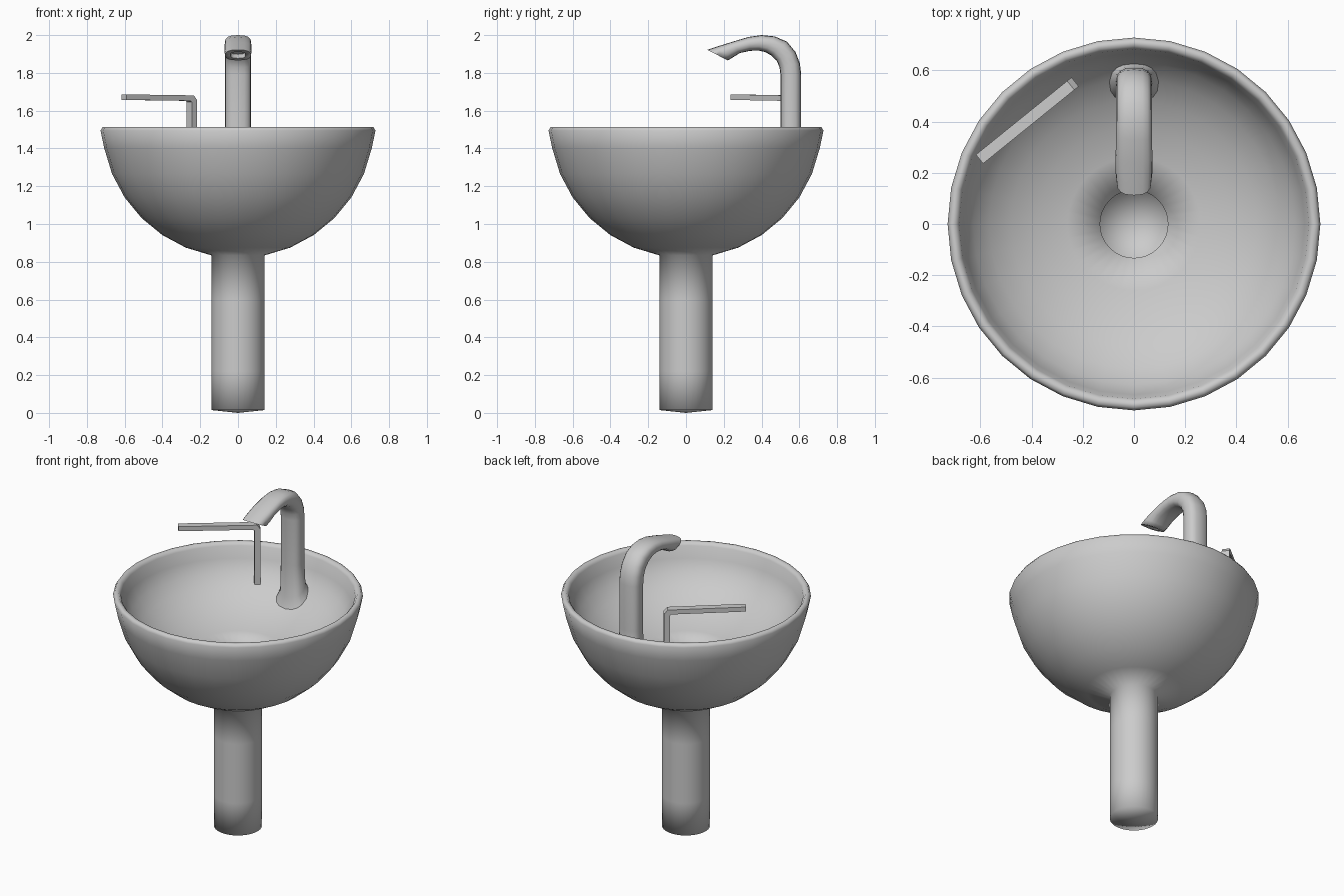
import bpy, bmesh, math
from mathutils import Vector

if "Cube" in bpy.data.objects:
    bpy.data.objects.remove(bpy.data.objects["Cube"])


def finish(name, bm, angle=None):
    bmesh.ops.remove_doubles(bm, verts=bm.verts, dist=1e-5)
    bmesh.ops.recalc_face_normals(bm, faces=bm.faces)
    mesh = bpy.data.meshes.new(name)
    bm.to_mesh(mesh)
    bm.free()
    ob = bpy.data.objects.new(name, mesh)
    bpy.context.collection.objects.link(ob)
    if angle:
        bpy.ops.object.select_all(action='DESELECT')
        ob.select_set(True)
        bpy.context.view_layer.objects.active = ob
        bpy.ops.object.shade_smooth_by_angle(angle=math.radians(angle))
    return ob


def skin(name, rings, angle):
    """Bridge a list of closed rings of points."""
    bm = bmesh.new()
    loops = [[bm.verts.new(p) for p in ring] for ring in rings]
    n = len(loops[0])
    for a, b in zip(loops, loops[1:]):
        for i in range(n):
            j = (i + 1) % n
            bm.faces.new((a[i], a[j], b[j], b[i]))
    bmesh.ops.dissolve_degenerate(bm, dist=1e-6, edges=bm.edges)
    return finish(name, bm, angle)


# Basin and pedestal: hemisphere drawn down into a column, with a shallower inner bowl
R, CZ, SIDES = 0.722, 1.542, 32
step = math.tau / SIDES
profile = [(0, 0), (0.141, 0.015), (0.141, 0.22), (0.141, 0.6)]
profile += [(R * math.cos(k * step), CZ - R * math.sin(k * step)) for k in range(7, 0, -1)]
# rolled rim
profile += [(0.728, 1.495), (0.717, 1.513), (0.697, 1.513), (0.683, 1.495)]
# inner bowl and open drain
profile += [(0.68 * math.cos(k * step), 1.495 - 0.38 * math.sin(k * step)) for k in range(1, 8)]
profile += [(0.136, 1.09), (0.136, 0.6), (0.136, 0.02), (0, 0.01)]
rings = [[(max(r, 1e-7) * math.cos(i * step), max(r, 1e-7) * math.sin(i * step), z)
          for i in range(SIDES)] for r, z in profile]
skin("basin_and_pedestal", rings, 100)

# Tap: stations of outer (y, z), inner (y, z) and half width, rooted in the inner bowl
stations = [
    (0.635, 1.33, 0.475, 1.22, 0.10), (0.614, 1.37, 0.500, 1.29, 0.075),
    (0.610, 1.50, 0.500, 1.50, 0.069),
    (0.610, 1.79, 0.500, 1.79, 0.070), (0.603, 1.85, 0.495, 1.83, 0.070),
    (0.580, 1.91, 0.480, 1.865, 0.070), (0.535, 1.965, 0.450, 1.893, 0.070),
    (0.470, 1.993, 0.420, 1.91, 0.070), (0.400, 2.000, 0.385, 1.918, 0.070),
    (0.330, 1.990, 0.340, 1.917, 0.070), (0.240, 1.963, 0.285, 1.905, 0.072),
    (0.160, 1.938, 0.245, 1.880, 0.072), (0.112, 1.922, 0.222, 1.866, 0.068)]


def section(yo, zo, yi, zi, w, scale=1.0, shift=(0, 0, 0), n=16):
    centre = Vector((0, (yo + yi) / 2, (zo + zi) / 2)) + Vector(shift)
    half = Vector((0, (yo - yi) / 2, (zo - zi) / 2))
    ring = []
    for i in range(n):
        c, s = math.cos(math.tau * i / n), math.sin(math.tau * i / n)
        c, s = (math.copysign(abs(v) ** 0.75, v) for v in (c, s))
        ring.append(centre + scale * (half * c + Vector((w * s, 0, 0))))
    return ring


rings = [section(*s) for s in stations]
# recessed water outlet
rings.append(section(*stations[-1], scale=0.6))
rings.append(section(*stations[-1], scale=0.55, shift=(0, 0.035, 0.02)))
rings.append(section(*stations[-1], scale=1e-7, shift=(0, 0.035, 0.02)))
skin("tap", rings, 80)

# Lever handle: flat L outline given depth across its direction
start = Vector((-0.230, 0.555, 0))
along = (Vector((-0.605, 0.252, 0)) - start).normalized()
across = Vector((-along.y, along.x, 0))
outline = [(0, 1.30), (0, 1.655), (0.022, 1.681), (0.480, 1.686),
           (0.480, 1.657), (0.043, 1.652), (0.036, 1.645), (0.036, 1.30)]
bm = bmesh.new()
face = bm.faces.new([bm.verts.new(start + along * u - across * 0.0225 + Vector((0, 0, z)))
                     for u, z in outline])
ext = bmesh.ops.extrude_face_region(bm, geom=[face], use_keep_orig=True)
bmesh.ops.translate(bm, vec=across * 0.045,
                    verts=[g for g in ext["geom"] if isinstance(g, bmesh.types.BMVert)])
finish("lever_handle", bm)
